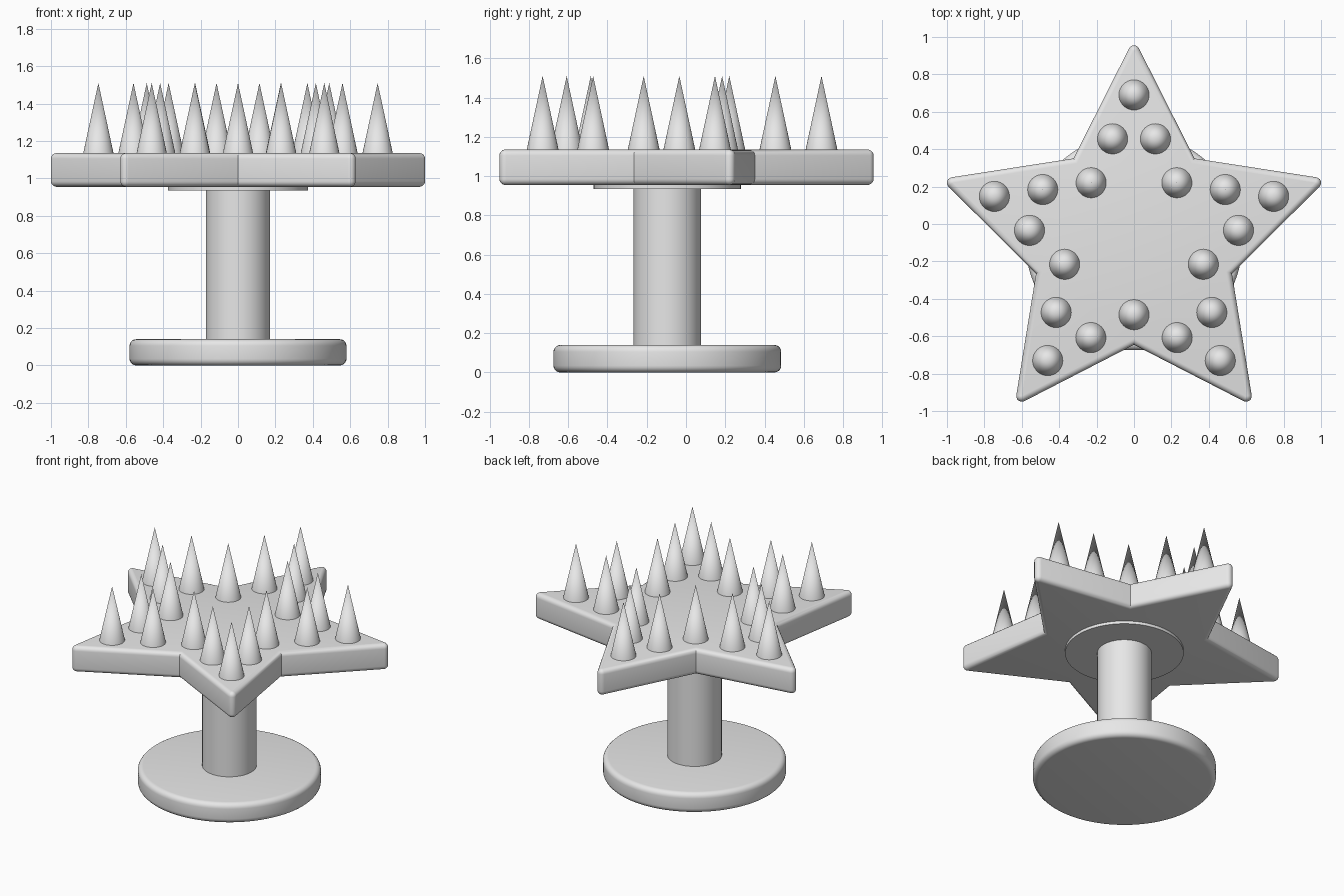
import bpy
import bmesh
from math import sin, cos, pi, radians, atan2
from mathutils import Vector

cube = bpy.data.objects.get("Cube")
if cube:
    bpy.data.objects.remove(cube, do_unlink=True)

CENTRE_Y = -0.095

grey = bpy.data.materials.new("light grey")
grey.use_nodes = True
grey.diffuse_color = (0.8, 0.8, 0.8, 1)
grey.node_tree.nodes["Principled BSDF"].inputs["Base Color"].default_value = (0.8, 0.8, 0.8, 1)


def finish(name, bm, location=(0, CENTRE_Y, 0), angle=35):
    """Turn a bmesh into a smooth-shaded object with sharp edges kept."""
    bmesh.ops.recalc_face_normals(bm, faces=bm.faces)
    mesh = bpy.data.meshes.new(name)
    bm.to_mesh(mesh)
    bm.free()
    mesh.materials.append(grey)
    obj = bpy.data.objects.new(name, mesh)
    obj.location = location
    bpy.context.collection.objects.link(obj)
    bpy.ops.object.select_all(action='DESELECT')
    obj.select_set(True)
    bpy.context.view_layer.objects.active = obj
    bpy.ops.object.shade_smooth_by_angle(angle=radians(angle))
    return obj


def loft(name, loops):
    """Skin closed loops of equal length and cap both ends."""
    bm = bmesh.new()
    rings = [[bm.verts.new(p) for p in loop] for loop in loops]
    n = len(rings[0])
    for a, b in zip(rings, rings[1:]):
        for i in range(n):
            j = (i + 1) % n
            bm.faces.new((a[i], a[j], b[j], b[i]))
    bm.faces.new(rings[0][::-1])
    bm.faces.new(rings[-1])
    return finish(name, bm)


def circle(radius, z, n=96):
    return [(radius * cos(2 * pi * i / n), radius * sin(2 * pi * i / n), z) for i in range(n)]


def rounded_levels(bottom, top, fillet, steps=5):
    """Pairs of (inset, height) that round the lower and upper rim."""
    arc = [i * pi / 2 / steps for i in range(steps + 1)]
    low = [(fillet * (1 - sin(a)), bottom + fillet * (1 - cos(a))) for a in arc]
    high = [(d, top + bottom - z) for d, z in reversed(low)]
    return low + high


def star_outline(rho, z, tip=1.02, notch=0.517, steps=6):
    """Five-pointed star grown outward by rho, with round tips."""
    half = atan2(notch * sin(pi / 5), tip - notch * cos(pi / 5))
    notch_radius = notch + rho / sin(half + pi / 5)
    points = []
    for k in range(5):
        mid = pi / 2 + k * 2 * pi / 5
        for i in range(steps + 1):
            a = mid + (pi / 2 - half) * (2 * i / steps - 1)
            points.append((tip * cos(mid) + rho * cos(a), tip * sin(mid) + rho * sin(a), z))
        a = mid + pi / 5
        points.append((notch_radius * cos(a), notch_radius * sin(a), z))
    return points


# Round foot, stem and the collar under the star
loft("base_disc", [circle(0.58 - d, z) for d, z in rounded_levels(0, 0.14, 0.035)])
loft("stem", [circle(0.172, 0.12), circle(0.172, 0.96)])
loft("collar", [circle(0.375, 0.935), circle(0.375, 0.97)])

# Star platform with rounded rims
FILLET = 0.03
loft("star_plate", [star_outline(max(FILLET - d, 0.001), z)
                    for d, z in rounded_levels(0.955, 1.135, FILLET)])


# Spikes: tip, notch and a pair along each star arm
def spike(name, radius, angle):
    bm = bmesh.new()
    bmesh.ops.create_cone(bm, cap_ends=True, segments=32, radius1=0.083, radius2=0, depth=0.385)
    finish(name, bm, (radius * cos(angle), CENTRE_Y + radius * sin(angle), 1.3175))


tip_spike = Vector((0.785, 0))
notch_spike = Vector((0.39 * cos(pi / 5), 0.39 * sin(pi / 5)))
between = (tip_spike + notch_spike) / 2
pair_angle = atan2(between.y, between.x)
for k in range(5):
    arm = pi / 2 + k * 2 * pi / 5
    spike(f"tip_spike_{k + 1}", tip_spike.length, arm)
    spike(f"notch_spike_{k + 1}", notch_spike.length, arm + pi / 5)
    for side, label in ((1, "a"), (-1, "b")):
        spike(f"edge_spike_{k + 1}{label}", between.length, arm + side * pair_angle)
